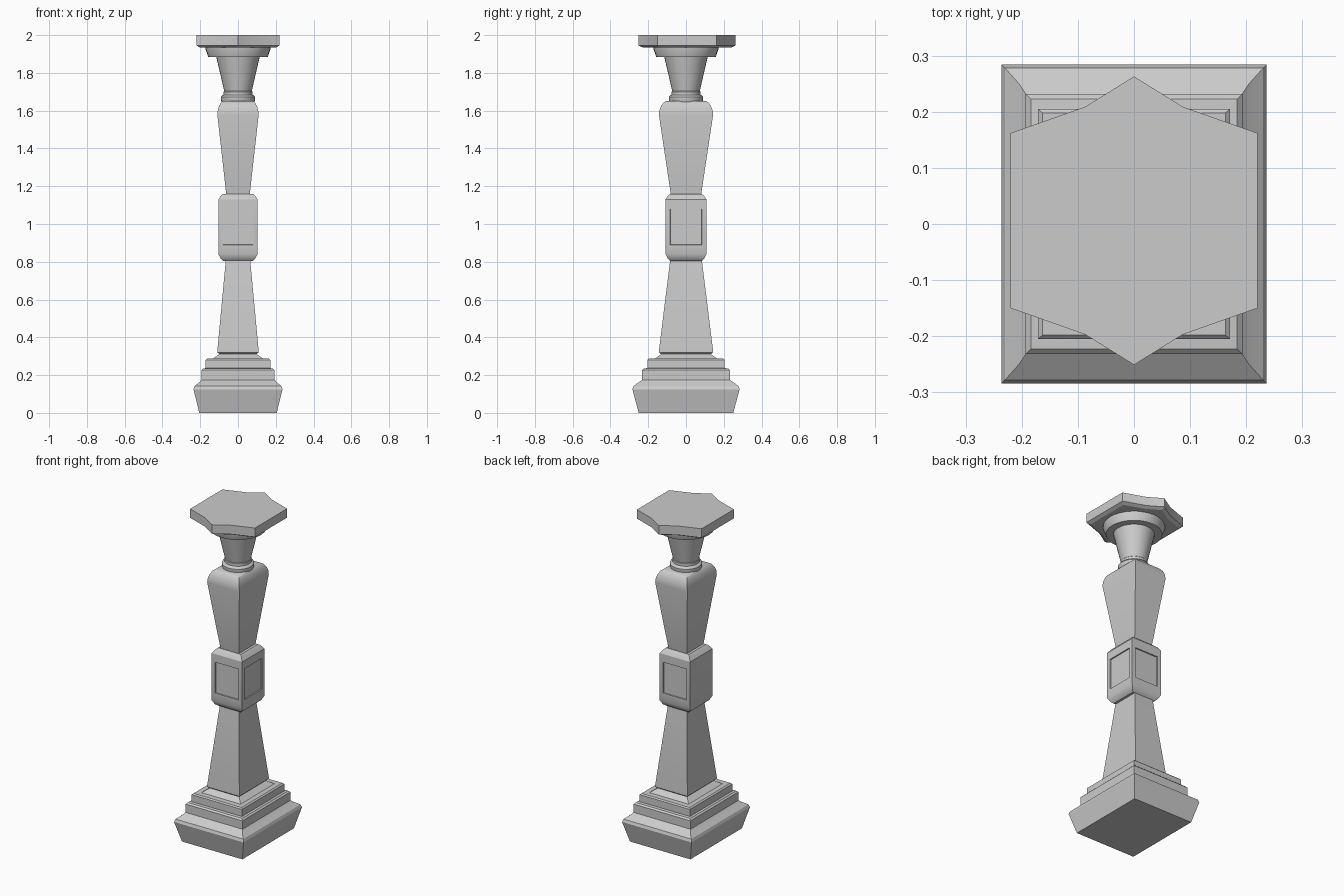
import bpy, bmesh, math

if "Cube" in bpy.data.objects:
    bpy.data.objects.remove(bpy.data.objects["Cube"])


def finish(name, bm, angle=30):
    bmesh.ops.recalc_face_normals(bm, faces=bm.faces)
    mesh = bpy.data.meshes.new(name)
    bm.to_mesh(mesh)
    bm.free()
    ob = bpy.data.objects.new(name, mesh)
    bpy.context.collection.objects.link(ob)
    bpy.ops.object.select_all(action='DESELECT')
    ob.select_set(True)
    bpy.context.view_layer.objects.active = ob
    bpy.ops.object.shade_smooth_by_angle(angle=math.radians(angle))
    return ob


def loft(rings):
    """Skin a stack of closed rings and cap both ends."""
    bm = bmesh.new()
    loops = [[bm.verts.new(p) for p in ring] for ring in rings]
    n = len(loops[0])
    for a, b in zip(loops, loops[1:]):
        for i in range(n):
            j = (i + 1) % n
            bm.faces.new((a[i], a[j], b[j], b[i]))
    bm.faces.new(loops[0])
    bm.faces.new(loops[-1])
    return bm


def rect_loft(profile):
    """Profile rows are half width, half depth, height."""
    return loft([[(-x, -y, z), (x, -y, z), (x, y, z), (-x, y, z)] for x, y, z in profile])


def round_loft(profile, n=32):
    """Profile rows are radius, height."""
    return loft([[(r * math.cos(2 * math.pi * i / n), r * math.sin(2 * math.pi * i / n), z)
                  for i in range(n)] for r, z in profile])


# Stepped rectangular base
finish("base_plinth", rect_loft([
    (.205, .25, 0), (.236, .284, .125), (.23, .278, .142), (.205, .25, .162),
    (.193, .232, .175), (.193, .232, .226), (.184, .223, .235),
    (.171, .205, .237), (.171, .205, .28), (.163, .198, .287),
    (.133, .165, .287), (.098, .13, .312)]))

# Lower shaft tapering upwards
finish("lower_shaft", rect_loft([
    (.098, .13, .31), (.109, .143, .32), (.109, .143, .333), (.064, .083, .815)]))

# Middle block with sunken panels on front, back and right
bm = rect_loft([(.078, .083, .805), (.09, .095, .815), (.104, .108, .84),
                (.104, .108, 1.13), (.09, .095, 1.15), (.078, .083, 1.16)])
bm.normal_update()
bmesh.ops.recalc_face_normals(bm, faces=bm.faces)
panels = [f for f in bm.faces if abs(f.normal.z) < .01 and f.normal.x > -.5]
bmesh.ops.inset_individual(bm, faces=panels, thickness=.034)
for f in panels:
    for v in f.verts:
        v.co.z = 1.08 if v.co.z > 1 else .89
bmesh.ops.inset_individual(bm, faces=panels, thickness=.001, depth=-.007)
finish("middle_block", bm)

# Upper shaft widening to a rounded shoulder
finish("upper_shaft", rect_loft([
    (.062, .08, 1.155), (.109, .143, 1.575), (.107, .141, 1.6),
    (.1, .132, 1.625), (.09, .12, 1.642), (.078, .105, 1.652)]), 40)

# Round collar
finish("collar", round_loft([
    (.086, 1.645), (.09, 1.655), (.09, 1.672), (.084, 1.68), (.076, 1.684),
    (.076, 1.7), (.07, 1.706)]))

# Flared neck and ring below the top plate
finish("flared_neck", round_loft([(.07, 1.69), (.116, 1.89)]))
finish("capital_ring", round_loft([
    (.112, 1.884), (.157, 1.884), (.172, 1.925), (.172, 1.94)]))

# Star-like hexagonal top plate, mirrored from one half
half = [(0, -.257), (.087, -.203), (.22, -.156), (.22, .156), (.087, .203), (0, .257)]
outline = half + [(-x, y) for x, y in half[-2:0:-1]]
finish("top_plate", loft([
    [(x * s, y * s + .006, z) for x, y in outline]
    for s, z in ((.91, 1.934), (1, 1.945), (1, 2))]), 20)
